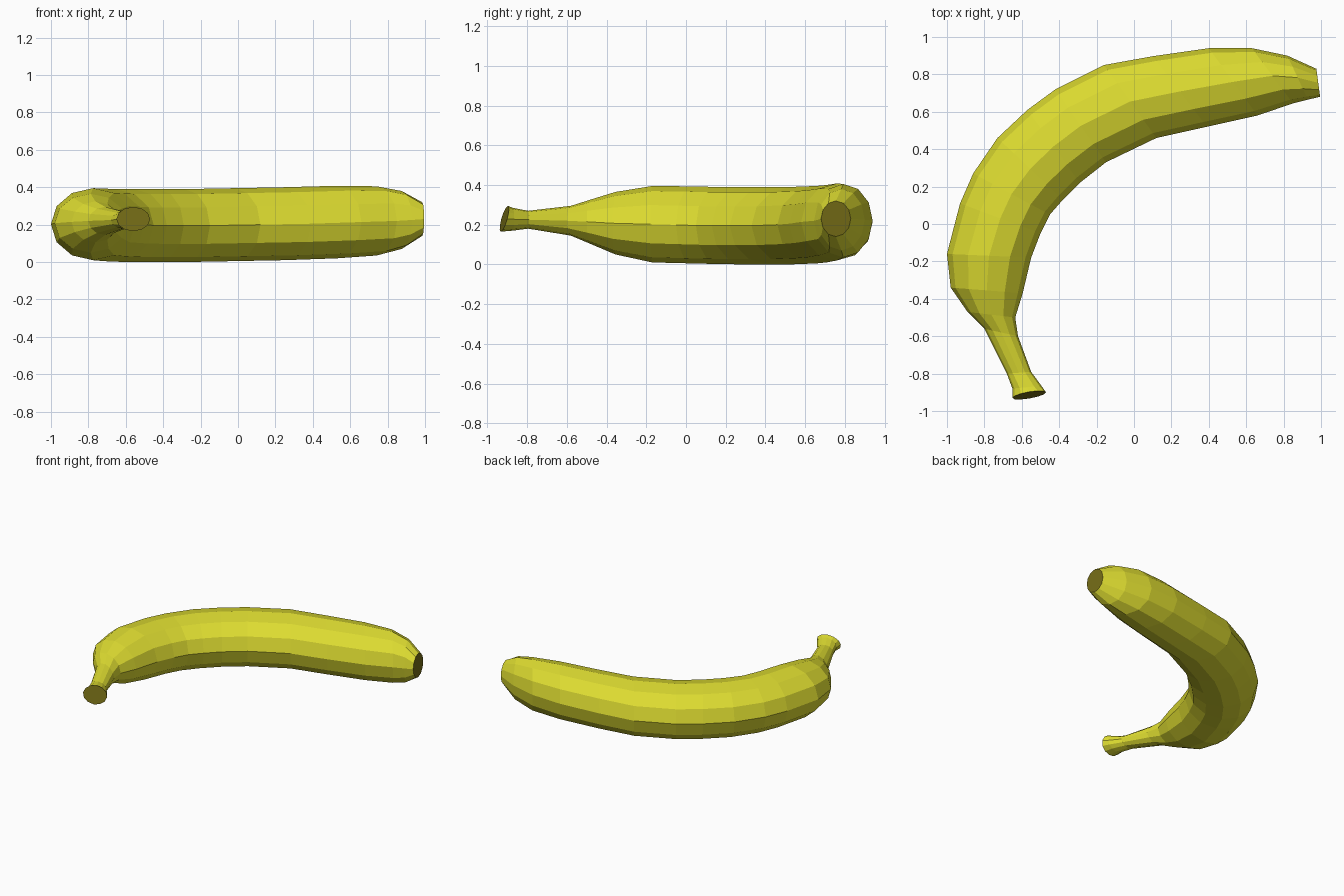
import bpy, bmesh, math
from mathutils import Vector

SIDES = 12
# Cross-sections from stem to tip: outer x, y, inner x, y, z low, z high
SECTIONS = [
    (-0.65, -0.93, -0.47, -0.90, 0.165, 0.295),
    (-0.65, -0.88, -0.495, -0.865, 0.17, 0.285),
    (-0.68, -0.80, -0.55, -0.79, 0.18, 0.27),
    (-0.80, -0.56, -0.62, -0.60, 0.145, 0.295),
    (-0.89, -0.47, -0.635, -0.50, 0.105, 0.325),
    (-0.98, -0.34, -0.595, -0.37, 0.05, 0.365),
    (-1.00, -0.16, -0.55, -0.18, 0.01, 0.395),
    (-0.93, 0.11, -0.50, -0.05, 0.005, 0.393),
    (-0.86, 0.27, -0.45, 0.05, 0.002, 0.39),
    (-0.73, 0.46, -0.38, 0.13, 0.0, 0.39),
    (-0.57, 0.61, -0.29, 0.22, 0.0, 0.39),
    (-0.42, 0.72, -0.15, 0.33, 0.0, 0.39),
    (-0.16, 0.85, 0.12, 0.46, 0.005, 0.395),
    (0.10, 0.897, 0.39, 0.52, 0.01, 0.40),
    (0.40, 0.94, 0.66, 0.58, 0.02, 0.408),
    (0.63, 0.94, 0.85, 0.645, 0.035, 0.405),
    (0.82, 0.90, 0.93, 0.665, 0.07, 0.38),
    (0.975, 0.83, 0.995, 0.68, 0.14, 0.32),
]


def material(name, color):
    m = bpy.data.materials.new(name)
    m.diffuse_color = (*color, 1)
    return m


# Peel lofted through the cross-sections
bm = bmesh.new()
rings = []
for i, (ox, oy, ix, iy, lo, hi) in enumerate(SECTIONS):
    mid = Vector(((ox + ix) / 2, (oy + iy) / 2, (lo + hi) / 2))
    across = Vector(((ox - ix) / 2, (oy - iy) / 2, 0))
    lean = 0.018 if i == 0 else 0  # cut end of the stem tips upwards
    up = Vector((0, lean, (hi - lo) / 2))
    rings.append([bm.verts.new(mid + across * math.cos(a) + up * math.sin(a))
                  for a in (math.tau * k / SIDES for k in range(SIDES))])
for a, b in zip(rings, rings[1:]):
    for k in range(SIDES):
        n = (k + 1) % SIDES
        bm.faces.new((a[k], a[n], b[n], b[k]))

# Dark cut ends at stem and tip
for ring in (rings[0], rings[-1]):
    bm.faces.new(ring).material_index = 1
bmesh.ops.recalc_face_normals(bm, faces=bm.faces[:])

mesh = bpy.data.meshes.new("banana")
bm.to_mesh(mesh)
bm.free()
mesh.materials.append(material("banana yellow", (0.72, 0.71, 0.03)))
mesh.materials.append(material("dark olive end", (0.17, 0.145, 0.008)))
banana = bpy.data.objects.new("banana", mesh)
bpy.context.collection.objects.link(banana)
